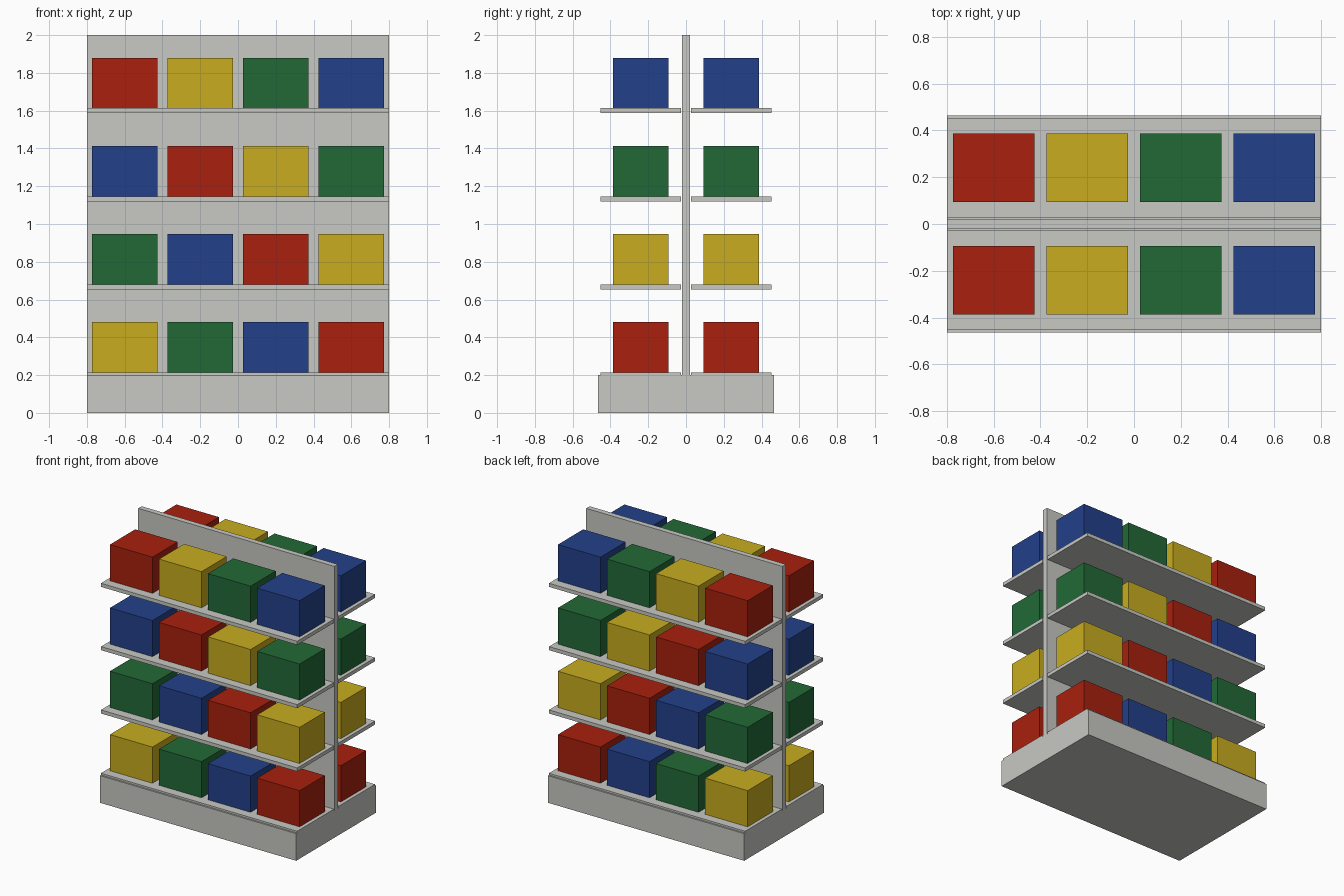
import bpy

if "Cube" in bpy.data.objects:
    bpy.data.objects.remove(bpy.data.objects["Cube"])


def make_material(name, rgb):
    mat = bpy.data.materials.new(name)
    mat.use_nodes = True
    color = (*rgb, 1.0)
    mat.diffuse_color = color
    mat.node_tree.nodes["Principled BSDF"].inputs["Base Color"].default_value = color
    return mat


def box(name, low, high, mat):
    """Axis-aligned block between two opposite corners."""
    bpy.ops.mesh.primitive_cube_add(size=1)
    obj = bpy.context.object
    obj.name = name
    obj.location = [(a + b) / 2 for a, b in zip(low, high)]
    obj.scale = [b - a for a, b in zip(low, high)]
    bpy.ops.object.transform_apply(location=False, rotation=False, scale=True)
    obj.data.materials.append(mat)
    return obj


grey = make_material("pale_grey", (0.578, 0.584, 0.552))
goods = [
    make_material("yellow", (0.578, 0.413, 0.014)),
    make_material("green", (0.016, 0.141, 0.037)),
    make_material("blue", (0.016, 0.051, 0.255)),
    make_material("red", (0.392, 0.0144, 0.0044)),
]

HALF_WIDTH = 0.8
BASE_TOP = 0.2
LEVEL_STEP = 0.4667
SHELF_HALF = 0.0133
CARTON_W, CARTON_D, CARTON_H = 0.3467, 0.2933, 0.2667

# Plinth and central back panel
box("base", (-HALF_WIDTH, -0.465, 0), (HALF_WIDTH, 0.465, BASE_TOP), grey)
box("back_panel", (-HALF_WIDTH, -0.02, BASE_TOP), (HALF_WIDTH, 0.02, 2), grey)

# Shelves on both sides, each with four cartons whose colours shift per level
for side, label in ((-1, "front"), (1, "back")):
    shelf_y = side * 0.24
    for level in range(4):
        z = BASE_TOP + level * LEVEL_STEP
        top = z + SHELF_HALF
        box(f"{label}_shelf_{level + 1}",
            (-HALF_WIDTH, shelf_y - 0.2133, z - SHELF_HALF),
            (HALF_WIDTH, shelf_y + 0.2133, top), grey)
        for column in range(4):
            x = -0.6 + 0.4 * column
            box(f"{label}_carton_{level + 1}_{column + 1}",
                (x - CARTON_W / 2, shelf_y - CARTON_D / 2, top),
                (x + CARTON_W / 2, shelf_y + CARTON_D / 2, top + CARTON_H),
                goods[(column + level) % 4])
